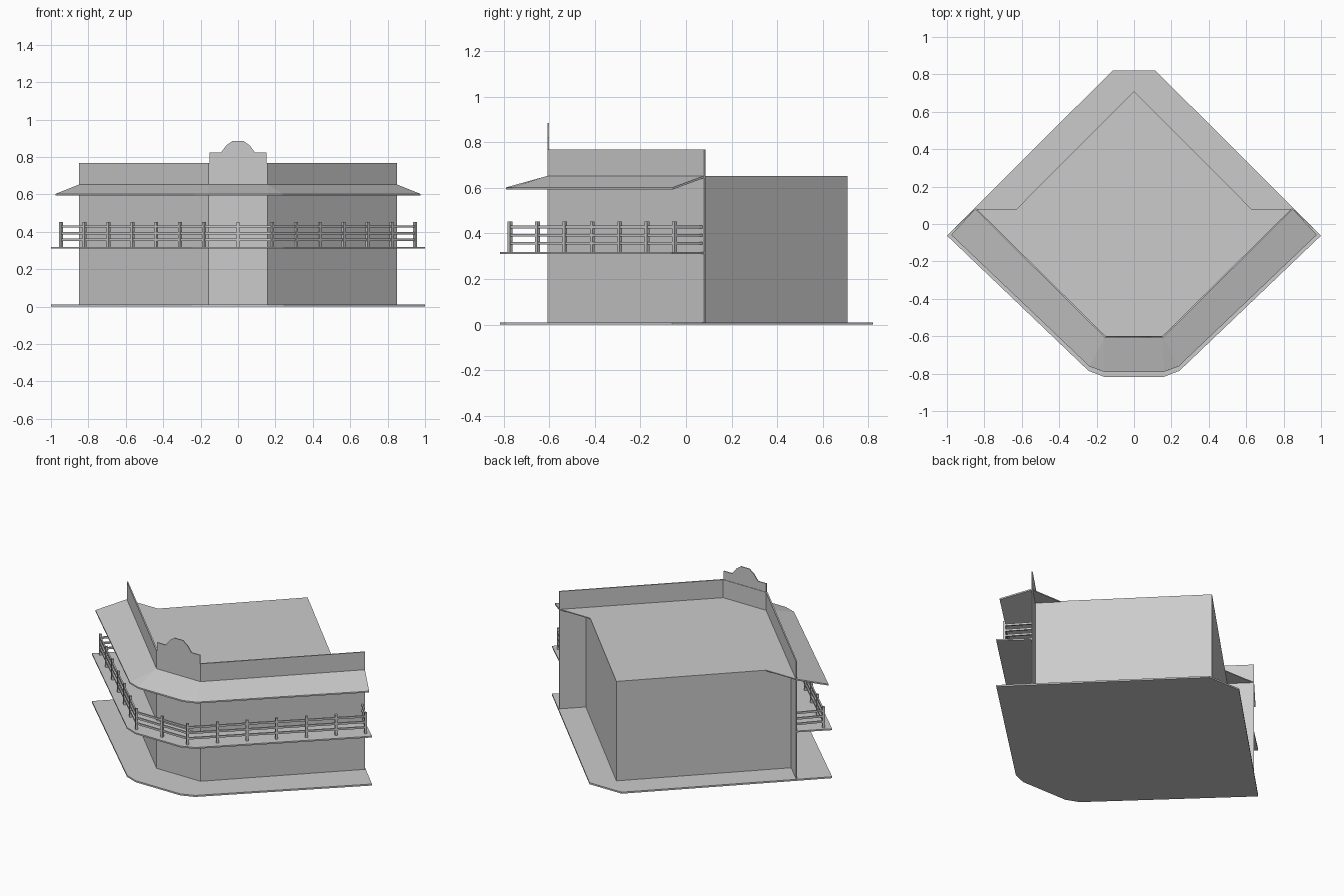
import bpy, bmesh, math
from mathutils import Vector

if "Cube" in bpy.data.objects:
    bpy.data.objects.remove(bpy.data.objects["Cube"])


def finish(name, bm):
    bmesh.ops.remove_doubles(bm, verts=bm.verts, dist=0.0002)
    bmesh.ops.recalc_face_normals(bm, faces=bm.faces)
    me = bpy.data.meshes.new(name)
    bm.to_mesh(me)
    bm.free()
    ob = bpy.data.objects.new(name, me)
    bpy.context.collection.objects.link(ob)
    return ob


def mirror(right):
    """Right-hand points (end to centre) completed with their left twins."""
    return right + [(-x, y) for x, y in reversed(right)]


def extrude(name, pts, move):
    """Closed outline pushed along a vector."""
    bm = bmesh.new()
    f = bm.faces.new([bm.verts.new(p) for p in pts])
    r = bmesh.ops.extrude_face_region(bm, geom=[f])
    bmesh.ops.translate(bm, vec=move,
                        verts=[v for v in r["geom"] if isinstance(v, bmesh.types.BMVert)])
    return finish(name, bm)


def band(name, inner, outer, zi, zo):
    """Solid strip between two paths; zi and zo are (bottom, top) heights."""
    bm = bmesh.new()
    secs = []
    for a, b in zip(inner, outer):
        secs.append([(*a, zi[0]), (*b, zo[0]), (*b, zo[1]), (*a, zi[1])])

    def face(ps):
        ps = [p for i, p in enumerate(ps) if p not in ps[:i]]
        if len(ps) > 2:
            bm.faces.new([bm.verts.new(p) for p in ps])
    for s, t in zip(secs, secs[1:]):
        for k in range(4):
            m = (k + 1) % 4
            face([s[k], s[m], t[m], t[k]])
    face(secs[0])
    face(secs[-1])
    return finish(name, bm)


def bar(bm, a, b, w, h):
    """Rectangular bar from a to b."""
    a, b = Vector(a), Vector(b)
    d = (b - a).normalized()
    side = Vector((-d.y, d.x, 0)).normalized() * w / 2
    up = Vector((0, 0, h / 2))
    ring = [[bm.verts.new(p + side * i + up * j)
             for i, j in ((-1, -1), (1, -1), (1, 1), (-1, 1))] for p in (a, b)]
    bm.faces.new(ring[0])
    bm.faces.new(ring[1])
    for k in range(4):
        m = (k + 1) % 4
        bm.faces.new([ring[0][k], ring[0][m], ring[1][m], ring[1][k]])


WALL = mirror([(0.85, 0.08), (0.157, -0.607)])
WALL_IN = mirror([(0.845, 0.085), (0.153, -0.598)])
WALL6 = mirror([(0.85, 0.08), (0.157, -0.607), (0.157, -0.607)])
EDGE = mirror([(1.0, -0.062), (0.243, -0.785), (0.16, -0.817)])

# ground slab
ground = EDGE + [(-0.115, 0.82), (0.115, 0.82)]
extrude("ground_slab", [(x, y, 0) for x, y in ground], (0, 0, 0.01))

# main building body with flat roof
body = [(0, 0.71), (-0.733, -0.025), (-0.155, -0.6), (0.155, -0.6), (0.733, -0.025)]
extrude("building_body", [(x, y, 0.01) for x, y in body], (0, 0, 0.642))

# front facade wings rising into a parapet
band("facade_walls", WALL_IN, WALL, (0.01, 0.768), (0.01, 0.768))

# stepped, rounded gable over the entrance
half = [(0.152, 0.76), (0.152, 0.823), (0.092, 0.823), (0.062, 0.862), (0.03, 0.885)]
gable = mirror(half)
extrude("entrance_gable", [(x, -0.607, z) for x, z in gable], (0, 0.006, 0))

# small roof corners behind the facade ends
for s, side in ((1, "right"), (-1, "left")):
    tri = [(0.848, 0.08), (0.628, 0.08), (0.733, -0.03)]
    extrude("roof_corner_" + side, [(s * x, y, 0.646) for x, y in tri], (0, 0, 0.006))

# balcony floor
band("balcony_floor", WALL6, EDGE, (0.31, 0.319), (0.31, 0.319))

# sloping awning
AWN = mirror([(0.977, -0.058), (0.238, -0.762), (0.16, -0.79)])
band("awning", WALL6, AWN, (0.644, 0.653), (0.593, 0.602))

# railing posts
corner, end = Vector((0.182, -0.773)), Vector((0.947, -0.05))
spots = [Vector((0, -0.773))]
for i in range(7):
    p = corner.lerp(end, i / 6)
    spots += [p, Vector((-p.x, p.y))]
bm = bmesh.new()
for p in spots:
    h = 0.0075
    ang = 0 if abs(p.x) < 0.01 else math.pi / 4
    r = bmesh.ops.create_cube(bm, size=1)["verts"]
    bmesh.ops.scale(bm, vec=(2 * h, 2 * h, 0.135), verts=r)
    for v in r:
        v.co.xy = (v.co.x * math.cos(ang) - v.co.y * math.sin(ang) + p.x,
                   v.co.x * math.sin(ang) + v.co.y * math.cos(ang) + p.y)
        v.co.z += 0.3855
finish("railing_posts", bm)

# three horizontal rails, returning to the wall at both ends
path = mirror([(0.838, 0.07), tuple(end), tuple(corner)])
bm = bmesh.new()
for z in (0.357, 0.392, 0.428):
    for a, b in zip(path, path[1:]):
        bar(bm, (*a, z), (*b, z), 0.009, 0.012)
finish("railing_rails", bm)
